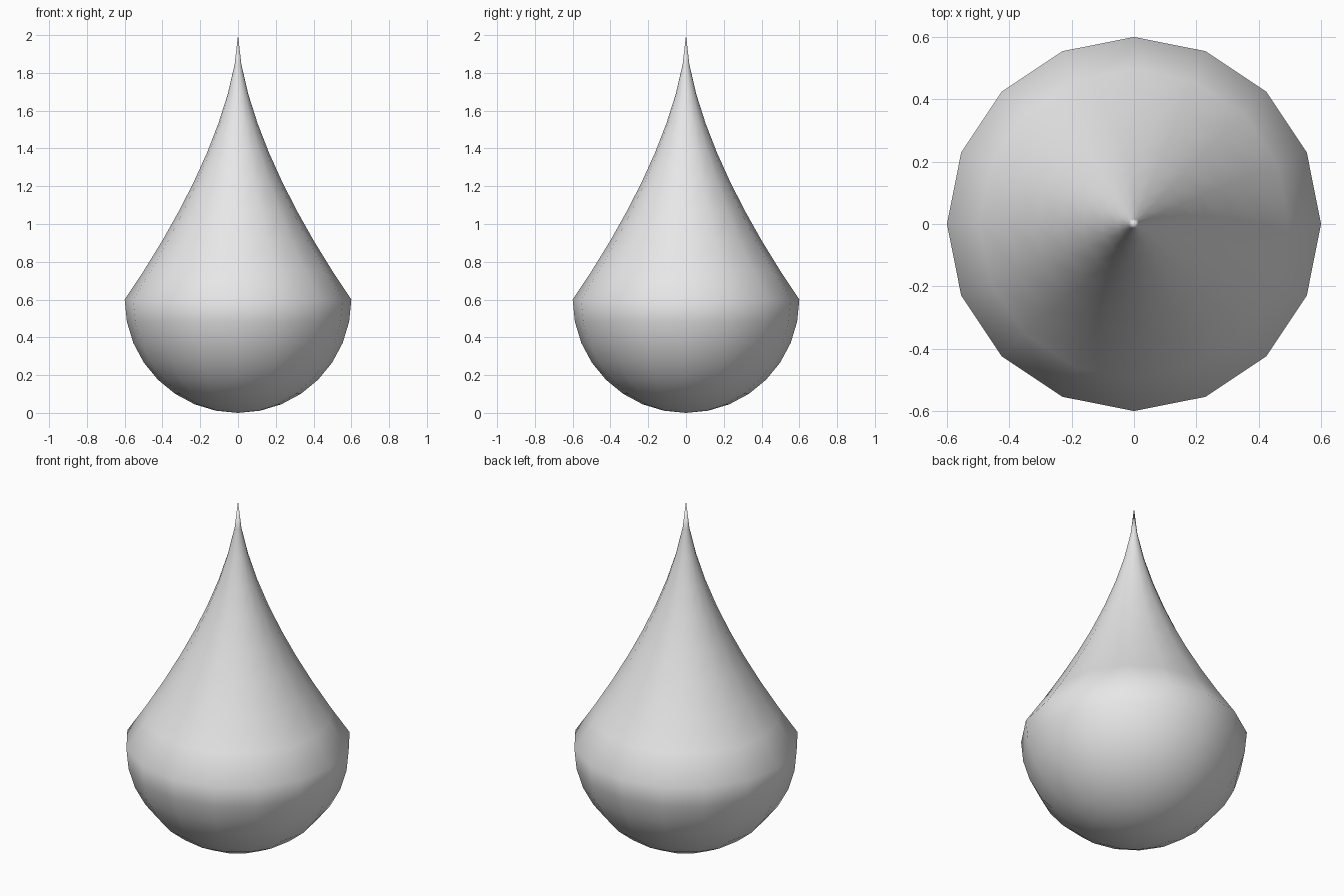
import bpy
import bmesh
from math import sin, cos, pi, tau

cube = bpy.data.objects.get("Cube")
if cube:
    bpy.data.objects.remove(cube, do_unlink=True)

SIDES = 16
RADIUS = 0.6
HEIGHT = 2.0
BOWL_STEPS = 8
NECK_STEPS = 9

# Profile: round bowl from just above the bottom pole to the widest ring
profile = []
for i in range(1, BOWL_STEPS + 1):
    a = pi / 2 * i / BOWL_STEPS
    profile.append((RADIUS * sin(a), RADIUS * (1 - cos(a))))

# Profile: concave neck tapering to the point
for i in range(1, NECK_STEPS):
    t = 1 - i / NECK_STEPS
    profile.append((RADIUS * t ** 1.6, HEIGHT - (HEIGHT - RADIUS) * t))

# Lathe the profile into rings closed by a pole at each end
bm = bmesh.new()
rings = [[bm.verts.new((r * cos(tau * k / SIDES), r * sin(tau * k / SIDES), z))
          for k in range(SIDES)] for r, z in profile]
bottom = bm.verts.new((0, 0, 0))
tip = bm.verts.new((0, 0, HEIGHT))
for k in range(SIDES):
    n = (k + 1) % SIDES
    bm.faces.new((bottom, rings[0][n], rings[0][k]))
    bm.faces.new((rings[-1][k], rings[-1][n], tip))
    for low, high in zip(rings, rings[1:]):
        bm.faces.new((low[k], low[n], high[n], high[k]))
for face in bm.faces:
    face.smooth = True

mesh = bpy.data.meshes.new("droplet")
bm.to_mesh(mesh)
bm.free()
droplet = bpy.data.objects.new("droplet", mesh)
bpy.context.collection.objects.link(droplet)

# Plain light grey
grey = bpy.data.materials.new("light_grey")
grey.use_nodes = True
colour = (0.8, 0.8, 0.8, 1)
grey.diffuse_color = colour
grey.node_tree.nodes["Principled BSDF"].inputs["Base Color"].default_value = colour
mesh.materials.append(grey)
